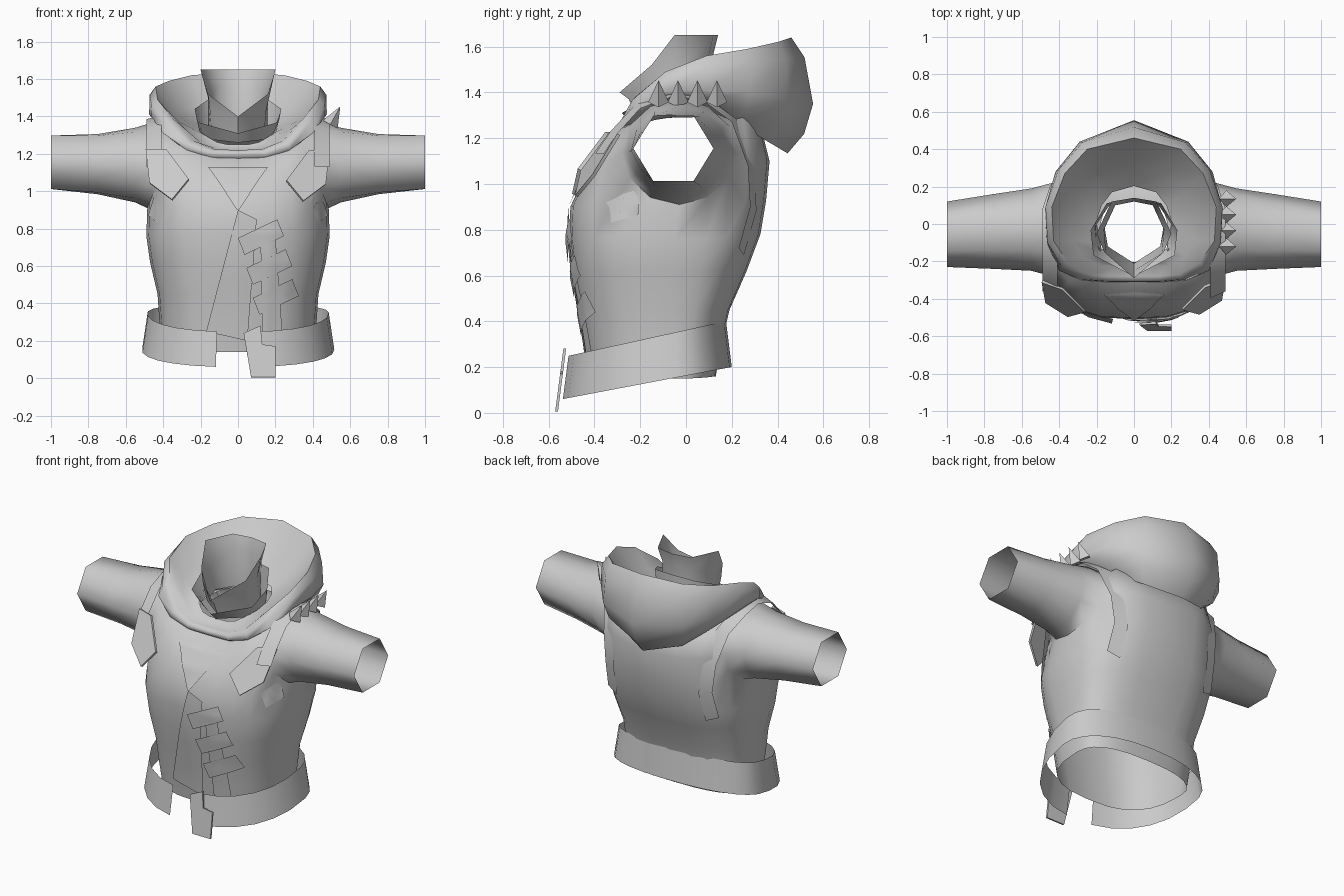
import bpy, bmesh, math
from mathutils import Vector
from mathutils.bvhtree import BVHTree

cube = bpy.data.objects.get("Cube")
if cube:
    bpy.data.objects.remove(cube, do_unlink=True)

cloth = bpy.data.materials.new("grey cloth")
cloth.use_nodes = True
cloth.diffuse_color = (0.6, 0.6, 0.6, 1)
cloth.node_tree.nodes["Principled BSDF"].inputs["Base Color"].default_value = (0.6, 0.6, 0.6, 1)
parts = []


def finish(name, bm):
    bmesh.ops.recalc_face_normals(bm, faces=bm.faces[:])
    mesh = bpy.data.meshes.new(name)
    bm.to_mesh(mesh)
    bm.free()
    mesh.materials.append(cloth)
    obj = bpy.data.objects.new(name, mesh)
    bpy.context.collection.objects.link(obj)
    parts.append(obj)


def skin(bm, rings, closed=True):
    """Join neighbouring rings of vertices with quads."""
    for low, high in zip(rings, rings[1:]):
        count = len(low)
        for i in range(count if closed else count - 1):
            j = (i + 1) % count
            bm.faces.new((low[i], low[j], high[j], high[i]))


def loft(name, rings, closed=True):
    bm = bmesh.new()
    skin(bm, [[bm.verts.new(p) for p in ring] for ring in rings], closed)
    finish(name, bm)


def whole(half):
    """Complete a half ring, listed front to back, by mirroring it."""
    return half + [(-x, y, z) for x, y, z in reversed(half[1:-1])]


def oval(t, width, front, back, power=.74):
    """Rounded-box cross-section; t = 0 faces the front."""
    middle = -0.05
    s, c = math.sin(t), math.cos(t)
    x = width * math.copysign(abs(s) ** power, s)
    reach = front - middle if c > 0 else back - middle
    return x, middle + reach * abs(c) ** power


# Torso: width, front y, back y, then height at front, side and back
SEG = 24
profile = [
    (.40, -.42, .13, .14, .15, .16),
    (.42, -.44, .155, .3, .3, .3),
    (.43, -.465, .19, .45, .45, .45),
    (.47, -.495, .265, .62, .62, .62),
    (.49, -.51, .325, .78, .76, .78),
    (.485, -.505, .35, .9, .91, .93),
    (.485, -.45, .365, 1.02, 1.14, 1.1),
    (.45, -.38, .335, 1.11, 1.36, 1.22),
    (.28, -.29, .24, 1.18, 1.32, 1.28),
    (.18, -.25, .13, 1.2, 1.29, 1.3),
]
bm = bmesh.new()
torso = []
for width, front, back, zf, zs, zb in profile:
    ring = []
    for i in range(SEG):
        t = math.tau * i / SEG
        c = math.cos(t)
        z = zs + ((zf if c > 0 else zb) - zs) * c * c
        ring.append(bm.verts.new((*oval(t, width, front, back), z)))
    torso.append(ring)
skin(bm, torso)

# Armholes opened in the torso and drawn out into hexagonal sleeves
sleeve_steps = [  # x, centre y, centre z, radius y, radius z, hexagon amount
    (.55, -.03, 1.14, .22, .205, .2),
    (.75, -.04, 1.145, .2, .175, .6),
    (1.0, -.055, 1.155, .175, .165, 1),
]
HOLE_LOW, HOLE_HIGH = 5, 7
for side, mid in ((1, SEG // 4), (-1, SEG * 3 // 4)):
    edge, inner = [], []
    for r in range(HOLE_LOW, HOLE_HIGH + 1):
        for s in range(mid - 2, mid + 3):
            inside = HOLE_LOW < r < HOLE_HIGH and abs(s - mid) < 2
            (inner if inside else edge).append(torso[r][s])
    doomed = {f for v in inner for f in v.link_faces}
    bmesh.ops.delete(bm, geom=list(doomed), context="FACES")
    edge.sort(key=lambda v: (math.atan2(v.co.z - 1.14, v.co.y + .03) + .2) % math.tau)
    angles = [math.tau * i / len(edge) for i in range(len(edge))]
    for v, a in zip(edge, angles):
        v.co.y = -.03 + .25 * math.cos(a)
        v.co.z = 1.14 + .23 * math.sin(a)
    rings = [edge]
    for x, cy, cz, ry, rz, hexed in sleeve_steps:
        ring = []
        for a in angles:
            sector = math.pi / 3
            flat = math.cos(sector / 2) / math.cos((a + 1e-6) % sector - sector / 2)
            k = 1 + (flat - 1) * hexed
            ring.append(bm.verts.new((side * x, cy + ry * k * math.cos(a), cz + rz * k * math.sin(a))))
        rings.append(ring)
    skin(bm, rings)
bmesh.ops.recalc_face_normals(bm, faces=bm.faces[:])
body = BVHTree.FromBMesh(bm)
finish("jacket_body", bm)


def front_patch(name, corners, lift=0.012, steps=8):
    """Thin four-cornered sheet, given in x and z, laid on the chest."""
    a, b, c, d = [Vector(p) for p in corners]
    rows = []
    for i in range(steps + 1):
        row = []
        for j in range(steps + 1):
            u, v = i / steps, j / steps
            x, z = a.lerp(b, u).lerp(d.lerp(c, u), v)
            hit = body.ray_cast(Vector((x, -2, z)), Vector((0, 1, 0)))[0]
            y = min(hit.y, -.2) if hit else -.2
            row.append((x, y - lift, z))
        rows.append(row)
    loft(name, rows, closed=False)


def plate(name, points, thickness):
    bm = bmesh.new()
    bm.faces.new([bm.verts.new(p) for p in points])
    bm.normal_update()
    bmesh.ops.solidify(bm, geom=bm.faces[:], thickness=thickness)
    finish(name, bm)


# Overlapping front closure and throat tab
front_patch("front_overlap", [(0, .9), (.1, .85), (.05, .2), (-.17, .25)], .01)
front_patch("throat_tab", [(-.16, 1.13), (.16, 1.13), (.11, 1.06), (-.11, 1.06)], .01)
front_patch("throat_point", [(-.11, 1.06), (.11, 1.06), (.005, .9), (-.005, .9)], .01)

# Slanted closure straps
for n, (x, z) in enumerate([(0, .75), (.045, .59), (.08, .43)]):
    front_patch(f"closure_strap_{n + 1}",
                [(x, z), (x + .21, z + .1), (x + .245, z + .01), (x + .035, z - .09)], .02)
front_patch("closure_backing", [(.12, .76), (.2, .76), (.24, .2), (.13, .2)], .012)

# Chest flaps, side tabs and straps over the shoulders
arch = [(.49, -.36, 1.13), (.49, -.3, 1.22), (.49, -.2, 1.33), (.49, -.05, 1.385), (.49, .08, 1.36),
        (.45, .2, 1.27), (.405, .27, 1.08), (.385, .28, .9), (.4, .23, .72)]
for side, label in ((1, "left"), (-1, "right")):
    flap = [(.26, -.46, 1.06), (.35, -.485, .95), (.47, -.41, 1.04), (.49, -.3, 1.22), (.38, -.34, 1.22)]
    plate(f"{label}_chest_flap", [(side * x, y, z) for x, y, z in flap], .015)
    tab = [(.4, .92), (.45, .97), (.48, .87), (.43, .83)]
    front_patch(f"{label}_side_tab", [(side * x, z) for x, z in tab], .008, 4)
    outer = [(side * x, y, z) for x, y, z in arch]
    inner = [(side * (x - .08), y * 1.1, 1.1 + (z - 1.1) * 1.08) for x, y, z in arch]
    loft(f"{label}_shoulder_strap", [outer, inner], closed=False)

# Row of spikes on the left shoulder
lean = Vector((.05, 0, .09))
for n in range(4):
    bm = bmesh.new()
    bmesh.ops.create_cone(bm, cap_ends=True, segments=4, radius1=.045, radius2=0, depth=.11)
    bm.transform(lean.to_track_quat("Z", "Y").to_matrix().to_4x4())
    bmesh.ops.translate(bm, verts=bm.verts[:], vec=(.52, -.12 + .085 * n, 1.405))
    finish(f"shoulder_spike_{n + 1}", bm)

# Wide cowl: base, outer bulge, shoulder of the roll, lip, and inner funnel
bulge = [(0, -.31, 1.19), (.15, -.31, 1.19), (.28, -.3, 1.225), (.4, -.25, 1.31), (.465, -.1, 1.4),
         (.475, .08, 1.41), (.42, .28, 1.4), (.29, .44, 1.37), (0, .555, 1.35)]
lip = [(0, -.28, 1.22), (.13, -.28, 1.225), (.24, -.27, 1.27), (.35, -.21, 1.39), (.43, -.09, 1.49),
       (.44, .09, 1.56), (.37, .27, 1.59), (.25, .4, 1.62), (0, .46, 1.64)]
base = [(x * .75, y * .8, z - .05 - .3 * max(y, 0)) for x, y, z in bulge]
lower = [(x * .93, y * .93, z - .02 - .2 * max(y, 0)) for x, y, z in bulge]
roll = [(.3 * a + .71 * d, .3 * b + .71 * e, .3 * c + .7 * f)
        for (a, b, c), (d, e, f) in zip(bulge, lip)]
roll = [(x * 1.04, y * 1.05, z) for x, y, z in roll]
crease = [(x * .78, -.02 + y * .74, 1.22 + (z - 1.22) * .6) for x, y, z in lip]
funnel = [(x * .47, -.05 + y * .55, 1.25 + (z - 1.22) * .25) for x, y, z in lip]
loft("cowl", [whole(r) for r in (base, lower, bulge, roll, lip, crease, funnel)])

# Standing collar with a dipped front, inside a shorter folded one
rim = [(0, -.29, 1.4), (.16, -.15, 1.52), (.2, -.05, 1.65), (.12, .12, 1.65), (0, .14, 1.65)]
waist = [(0, -.25, 1.37), (.15, -.15, 1.43), (.16, -.03, 1.5), (.1, .1, 1.56), (0, .12, 1.57)]
foot = [(0, -.21, 1.28), (.14, -.12, 1.3), (.16, 0, 1.32), (.1, .1, 1.32), (0, .12, 1.32)]
loft("standing_collar", [whole(r) for r in (foot, waist, rim)])
fold_top = [(x * 1.45, y * 1.12, z - .06) for x, y, z in waist]
fold_foot = [(x * 1.25, y * 1.1, z - .02) for x, y, z in foot]
loft("folded_collar", [whole(r) for r in (fold_foot, fold_top)])

# Tilted belt, open at the front, with a hanging end
start, stop, steps = .1, math.tau - .19, 24
bottom, top = [], []
for i in range(steps + 1):
    t = start + (stop - start) * i / steps
    x, y = oval(t, .515, -.54, .2, .88)
    bottom.append((x, y, .06 + (y + .54) * .19))
    x, y = oval(t, .485, -.515, .175, .88)
    top.append((x, y, .25 + (y + .51) * .22))
loft("belt", [bottom, top], closed=False)
end = [(.03, .24), (.12, .28), (.13, .18), (.2, .17), (.2, .005), (.07, .005)]
plate("belt_end", [(x, -.56 + .13 * z, z) for x, z in end], .012)

# Soft shading with crisp folds
for obj in bpy.context.selected_objects:
    obj.select_set(False)
for obj in parts:
    obj.select_set(True)
bpy.context.view_layer.objects.active = parts[0]
bpy.ops.object.shade_smooth_by_angle(angle=math.radians(65))
